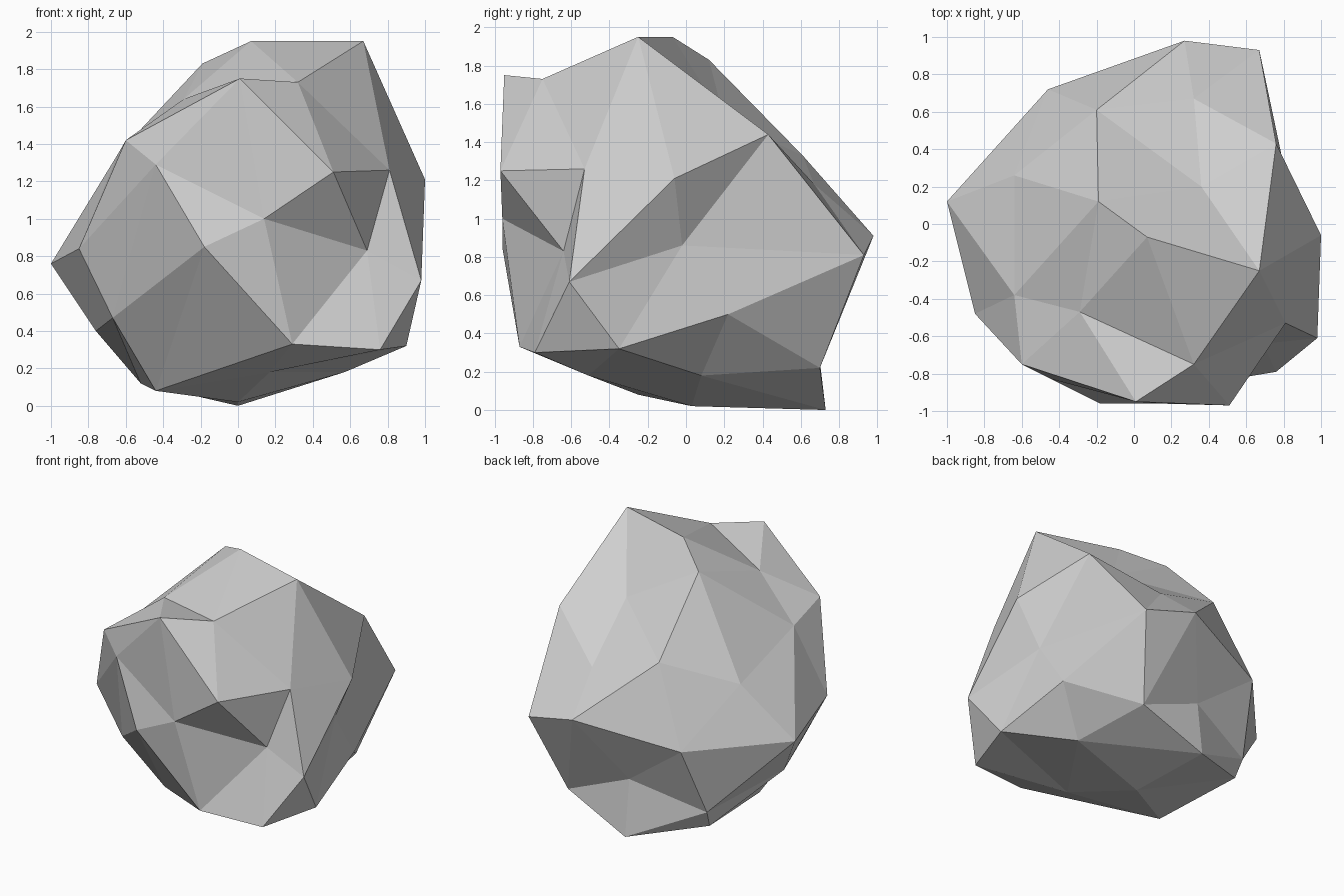
import bpy
import bmesh
import math

# Remove the default object only
default_cube = bpy.data.objects.get("Cube")
if default_cube:
    bpy.data.objects.remove(default_cube, do_unlink=True)


def make_material(name, colour):
    material = bpy.data.materials.new(name)
    material.use_nodes = True
    material.diffuse_color = colour
    shader = material.node_tree.nodes["Principled BSDF"]
    shader.inputs["Base Color"].default_value = colour
    shader.inputs["Roughness"].default_value = 0.9
    return material


def ring_order(vertex):
    """Sort sphere corners by level, then anticlockwise from +x."""
    direction = vertex.co.normalized()
    angle = round(math.degrees(math.atan2(direction.y, direction.x))) % 360
    return round(direction.z, 2), angle


# Sculpted corner positions, one ring per level of a low-poly sphere
base = [(0, .03, .02)]
underside = [(.57, .08, .18), (0, .73, 0), (-.52, .46, .12),
             (-.44, -.25, .08), (.17, -.51, .18)]
lower_edges = [(.9, -.35, .32), (.5, .7, .22), (-.54, .52, .25),
               (-.67, -.43, .47), (.29, -.87, .33)]
lower_corners = [(.82, .22, .5), (0, .68, .42), (-.76, -.09, .4),
                 (-.18, -.96, .85), (.76, -.79, .3)]
waist = [(.83, -.02, .86), (.67, .93, .81), (.27, .98, .91),
         (-.46, .72, .76), (-1, .12, .76), (-.85, -.48, .84),
         (-.44, -.83, 1.29), (.14, -.96, 1), (.69, -.64, .83),
         (.98, -.61, .67)]
upper_corners = [(1, -.06, 1.21), (.32, .67, 1.18), (-.64, .26, 1.15),
                 (-.6, -.75, 1.42), (.51, -.97, 1.25)]
upper_edges = [(.76, .43, 1.44), (-.2, .61, 1.33), (-.64, -.38, 1.35),
               (.01, -.95, 1.75), (.81, -.53, 1.26)]
shoulder = [(.67, -.25, 1.95), (.36, .2, 1.52), (-.19, .12, 1.83),
            (-.29, -.47, 1.64), (.32, -.75, 1.73)]
crown = [(.07, -.07, 1.95)]

rings = [base, underside, lower_edges, lower_corners, waist,
         upper_corners, upper_edges, shoulder, crown]
corners = [corner for ring in rings for corner in ring]

# Boulder: a coarse sphere with every corner pulled into place
bm = bmesh.new()
bmesh.ops.create_icosphere(bm, subdivisions=2, radius=1)
for vertex, corner in zip(sorted(bm.verts, key=ring_order), corners):
    vertex.co = corner
bmesh.ops.recalc_face_normals(bm, faces=bm.faces[:])
for face in bm.faces:
    face.smooth = False

mesh = bpy.data.meshes.new("boulder")
bm.to_mesh(mesh)
bm.free()
mesh.materials.append(make_material("stone grey", (.62, .62, .62, 1)))

boulder = bpy.data.objects.new("boulder", mesh)
bpy.context.collection.objects.link(boulder)
